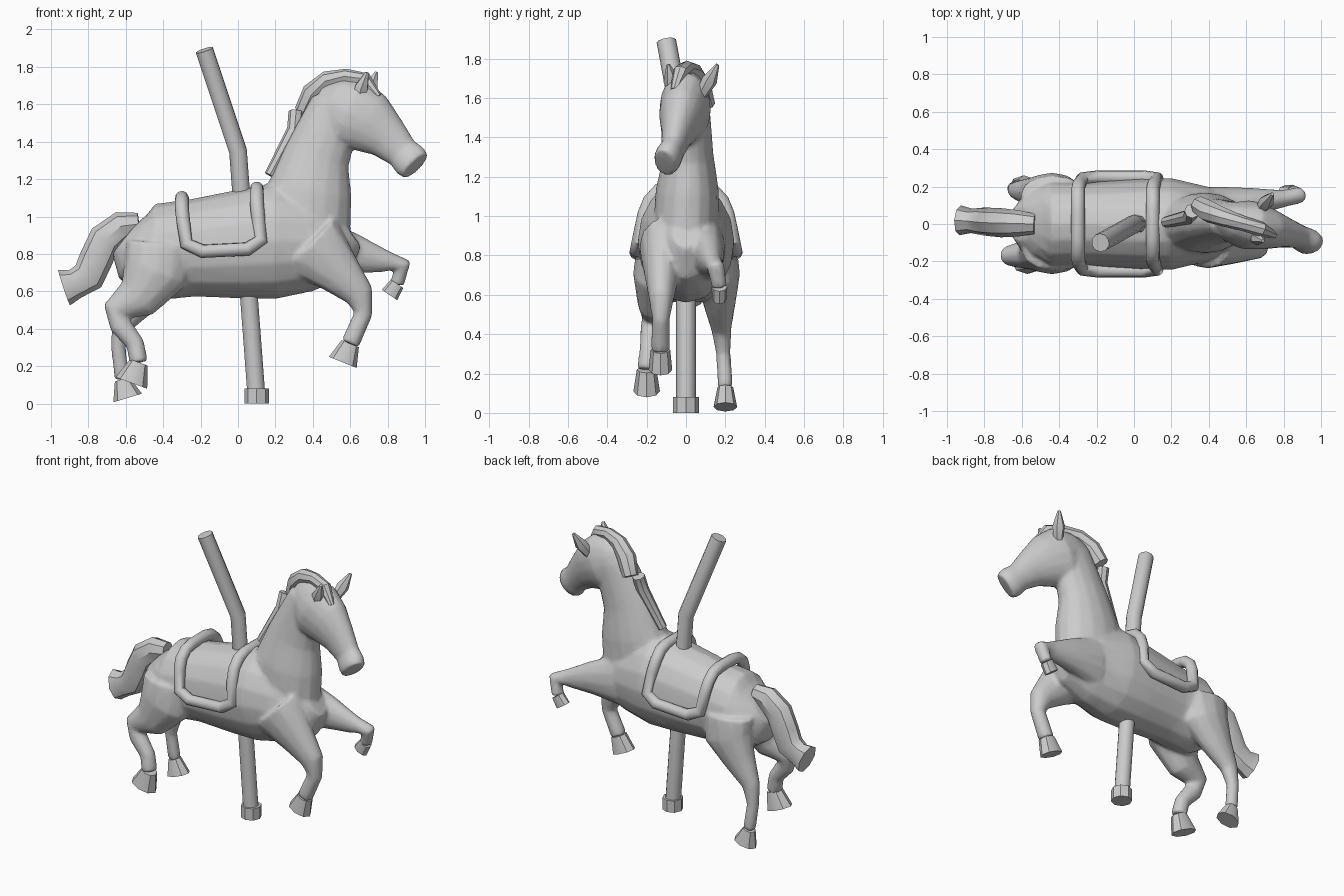
import bpy, bmesh, math
from mathutils import Vector

if bpy.data.objects.get("Cube"):
    bpy.data.objects.remove(bpy.data.objects["Cube"])

grey = bpy.data.materials.new("plain grey")
grey.use_nodes = True
shade = (.6, .6, .6, 1)
grey.diffuse_color = shade
grey.node_tree.nodes["Principled BSDF"].inputs["Base Color"].default_value = shade


def select_only(objects):
    bpy.ops.object.select_all(action='DESELECT')
    for ob in objects:
        ob.select_set(True)
    bpy.context.view_layer.objects.active = objects[0]


def add_object(name, data):
    data.materials.append(grey)
    ob = bpy.data.objects.new(name, data)
    bpy.context.collection.objects.link(ob)
    select_only([ob])
    return ob


def blend(ends, fraction):
    return ends[0] + (ends[-1] - ends[0]) * fraction


def part(name, profile, y, flat=(1, 1), sides=8):
    """Skin ovals along a path of (x, z, radius); y and the width ratio run from first to last."""
    last = len(profile) - 1
    points = [Vector((x, blend(y, i / last), z)) for i, (x, z, radius) in enumerate(profile)]
    bm = bmesh.new()
    loops = []
    for i, (x, z, radius) in enumerate(profile):
        along = (points[min(i + 1, last)] - points[max(i - 1, 0)]).normalized()
        across = Vector((0, 1, 0))
        across = (across - along * across.dot(along)).normalized()
        up = along.cross(across) * radius
        across = across * radius * blend(flat, i / last)
        angles = [math.tau * k / sides for k in range(sides)]
        loops.append([bm.verts.new(points[i] + up * math.sin(a) + across * math.cos(a)) for a in angles])
    for lower, upper in zip(loops, loops[1:]):
        for k in range(sides):
            bm.faces.new((lower[k - 1], lower[k], upper[k], upper[k - 1]))
    bm.faces.new(loops[0])
    bm.faces.new(loops[-1])
    bmesh.ops.recalc_face_normals(bm, faces=bm.faces)
    mesh = bpy.data.meshes.new(name)
    bm.to_mesh(mesh)
    bm.free()
    ob = add_object(name, mesh)
    bpy.ops.object.shade_smooth_by_angle(angle=math.radians(40))
    return ob


def leg(name, profile, sole, y):
    """A tapering leg with a flared, flat-soled hoof at its end."""
    part(name + "_hoof", [profile[-1], sole], y=y[-1:], flat=(1, .75))
    return part(name + "_leg", profile, y, flat=(.6, 1), sides=12)


def tube(name, points, radius, closed=False):
    curve = bpy.data.curves.new(name, 'CURVE')
    curve.dimensions = '3D'
    curve.bevel_depth = radius
    curve.bevel_resolution = 3
    curve.use_fill_caps = True
    spline = curve.splines.new('POLY')
    spline.points.add(len(points) - 1)
    for target, point in zip(spline.points, points):
        target.co = (*point, 1)
    spline.use_cyclic_u = closed
    add_object(name, curve)
    bpy.ops.object.convert(target='MESH')
    bpy.ops.object.shade_smooth_by_angle(angle=math.radians(40))


# Trunk, neck and head
body = [
    part("barrel", [(-.61, .88, .1), (-.56, .84, .19), (-.45, .81, .26), (-.25, .83, .26), (0, .85, .29),
                    (.2, .87, .31), (.4, .86, .26), (.53, .87, .2), (.6, .92, .1)],
         y=(0, 0), flat=(.95, .7), sides=16),
    part("neck", [(.36, .9, .24), (.38, 1.13, .23), (.42, 1.32, .18), (.53, 1.6, .14)],
         y=(0, .02), flat=(.7, .7), sides=16),
    part("head", [(.43, 1.63, .08), (.5, 1.6, .15), (.6, 1.55, .2), (.7, 1.5, .17), (.8, 1.42, .12),
                  (.88, 1.34, .09), (.92, 1.3, .1), (.95, 1.27, .09)],
         y=(.04, -.11), flat=(.65, .7), sides=16),
]

# Legs: both fore legs raised, one hind leg tucked and the other reaching down
body += [
    leg("front_right", [(.38, .85, .2), (.53, .71, .13), (.65, .58, .08), (.67, .48, .05), (.6, .32, .05)],
        sole=(.56, .22, .08), y=(-.12, -.13)),
    leg("front_left", [(.42, .83, .17), (.62, .8, .11), (.79, .76, .06), (.88, .74, .05), (.85, .64, .04)],
        sole=(.81, .58, .05), y=(.1, .17)),
    leg("hind_right", [(-.42, .85, .18), (-.44, .7, .18), (-.54, .56, .12), (-.66, .49, .07),
                       (-.63, .42, .06), (-.55, .32, .05), (-.53, .22, .05)],
        sole=(-.57, .11, .09), y=(-.14, -.2)),
    leg("hind_left", [(-.43, .85, .18), (-.44, .7, .17), (-.53, .56, .11), (-.62, .42, .06),
                      (-.64, .3, .04), (-.62, .13, .04)],
        sole=(-.59, .03, .08), y=(.15, .2)),
]

# Merge them into one soft skin
select_only(body)
bpy.ops.object.join()
horse = body[0]
horse.name = "horse_body"
skin = horse.modifiers.new("skin", 'REMESH')
skin.mode = 'VOXEL'
skin.voxel_size = .012
skin.use_smooth_shade = True
soften = horse.modifiers.new("soften", 'SMOOTH')
soften.iterations = 6
reduce = horse.modifiers.new("reduce", 'DECIMATE')
reduce.ratio = .15

# Tail with a blunt cut tip
part("tail", [(-.53, .96, .06), (-.62, .95, .08), (-.71, .88, .09), (-.76, .77, .09), (-.8, .68, .09),
              (-.87, .64, .08), (-.93, .62, .1)], y=(0, .02), flat=(.9, .8))

# Mane: a crest swept over the poll, a lock down the neck
part("mane_crest", [(.35, 1.56, .05), (.4, 1.66, .06), (.48, 1.73, .05), (.58, 1.75, .04),
                    (.68, 1.73, .04), (.75, 1.64, .02)], y=(.1, -.06))
part("mane_lock", [(.31, 1.56, .04), (.3, 1.46, .04), (.17, 1.22, .03)], y=(.07, .01))

# Ears
part("right_ear", [(.64, 1.62, .03), (.66, 1.69, .04), (.69, 1.77, .01)], y=(-.06, -.09), sides=6)
part("left_ear", [(.68, 1.62, .03), (.71, 1.69, .04), (.74, 1.77, .01)], y=(.08, .16), sides=6)

# Padded saddle roll: one side mirrored to the other, its corners cut round
side = [(.1, .12, 1.15), (.1, .2, 1.06), (.13, .25, .83), (-.27, .25, .81), (-.3, .2, 1.03), (-.3, .12, 1.1)]
ring = [Vector(p) for p in side]
ring += [Vector((p.x, -p.y, p.z)) for p in reversed(ring)]
rounded = []
for here, after in zip(ring, ring[1:] + ring[:1]):
    rounded += [here.lerp(after, .2), here.lerp(after, .8)]
tube("saddle_roll", rounded, radius=.037, closed=True)

# Bent pole standing in an eight-sided foot
tube("pole", [(.1, 0, .02), (0, 0, 1.35), (-.18, -.1, 1.89)], radius=.05)
bpy.ops.mesh.primitive_cylinder_add(vertices=8, radius=.065, depth=.08, location=(.1, 0, .04))
foot = bpy.context.object
foot.name = "pole_foot"
foot.data.materials.append(grey)
